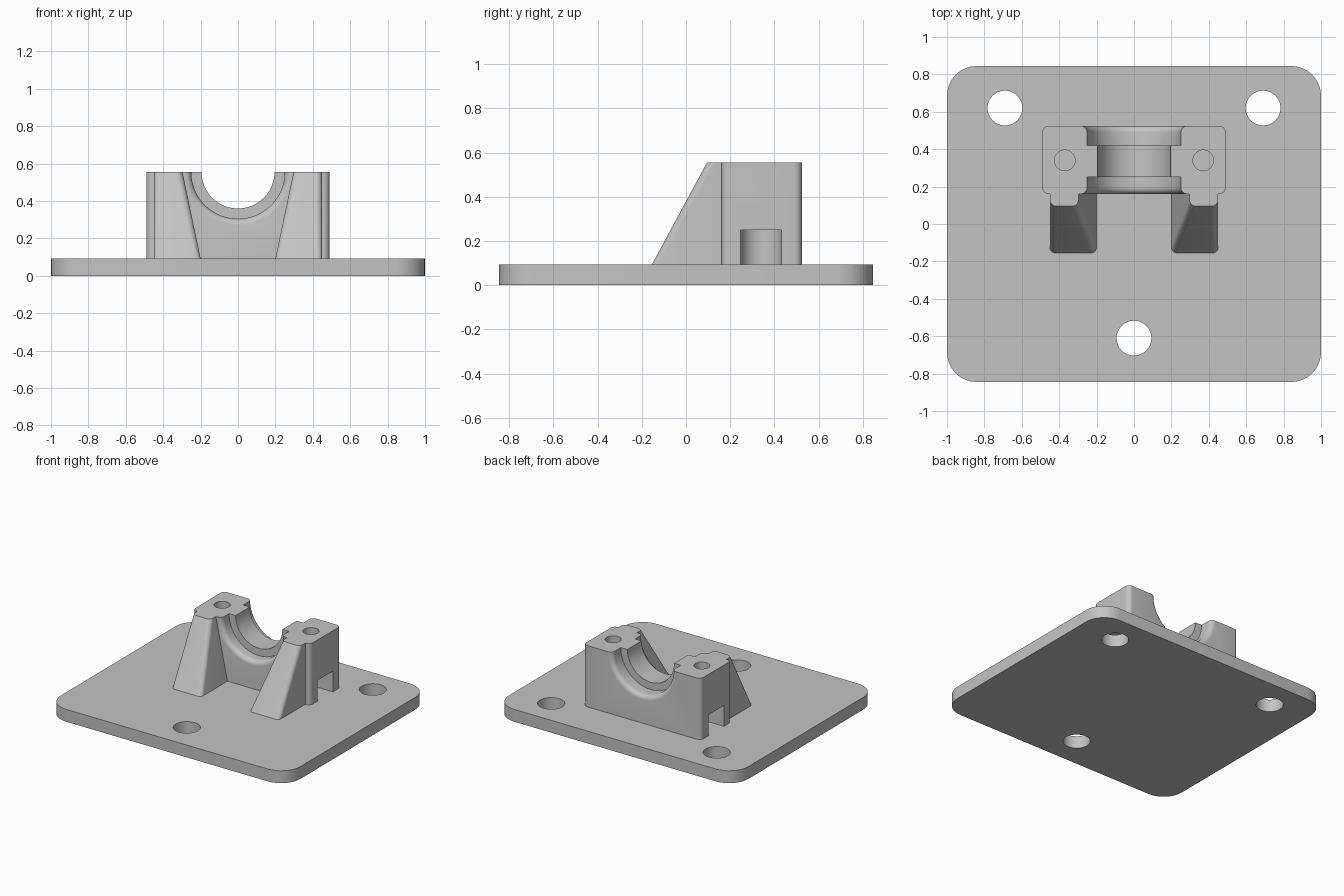
import bpy, bmesh, math
from mathutils import Matrix

if "Cube" in bpy.data.objects:
    bpy.data.objects.remove(bpy.data.objects["Cube"])

grey = bpy.data.materials.new("light_grey")
grey.use_nodes = True
colour = (0.55, 0.55, 0.55, 1)
grey.diffuse_color = colour
grey.node_tree.nodes["Principled BSDF"].inputs["Base Color"].default_value = colour

PLATE_TOP, TOP = 0.093, 0.555
FRONT, BACK = 0.16, 0.525
BOLT = (0.37, 0.34)


def finish_mesh(name, bm):
    bmesh.ops.recalc_face_normals(bm, faces=bm.faces)
    mesh = bpy.data.meshes.new(name)
    bm.to_mesh(mesh)
    bm.free()
    mesh.materials.append(grey)
    obj = bpy.data.objects.new(name, mesh)
    bpy.context.collection.objects.link(obj)
    return obj


def rounded_rect(x0, x1, y0, y1, radii, steps=8):
    """Counter-clockwise outline; radii start at the front left corner."""
    corners = [(x0, y0, 1, 1), (x1, y0, -1, 1), (x1, y1, -1, -1), (x0, y1, 1, -1)]
    points = []
    for i, ((x, y, sx, sy), r) in enumerate(zip(corners, radii)):
        for k in range(steps + 1 if r else 1):
            a = math.pi + (i + k / steps) * math.pi / 2
            points.append((x + sx * r + r * math.cos(a), y + sy * r + r * math.sin(a)))
    return points


def loft(name, low, high, z0, z1):
    bm = bmesh.new()
    a = [bm.verts.new((x, y, z0)) for x, y in low]
    b = [bm.verts.new((x, y, z1)) for x, y in high]
    bm.faces.new(a[::-1])
    bm.faces.new(b)
    for i in range(len(a)):
        j = (i + 1) % len(a)
        bm.faces.new((a[i], a[j], b[j], b[i]))
    return finish_mesh(name, bm)


def cylinder(name, x, y, r, z0, z1):
    bm = bmesh.new()
    bmesh.ops.create_cone(bm, cap_ends=True, segments=48, radius1=r, radius2=r,
                          depth=z1 - z0, matrix=Matrix.Translation((x, y, (z0 + z1) / 2)))
    return finish_mesh(name, bm)


def cut(obj, cutters):
    bpy.context.view_layer.objects.active = obj
    for cutter in cutters:
        cutter.hide_render = True
        mod = obj.modifiers.new("cut", "BOOLEAN")
        mod.operation, mod.solver, mod.object = "DIFFERENCE", "EXACT", cutter
        bpy.ops.object.modifier_apply(modifier=mod.name)
        bpy.data.objects.remove(cutter)


def smooth(obj):
    bpy.ops.object.select_all(action="DESELECT")
    obj.select_set(True)
    bpy.context.view_layer.objects.active = obj
    bpy.ops.object.shade_smooth_by_angle(angle=math.radians(30))


# Base plate with three mounting holes
outline = rounded_rect(-1, 1, -0.845, 0.845, [0.16] * 4)
plate = loft("base_plate", outline, outline, 0, PLATE_TOP)
cut(plate, [cylinder("mounting_hole", x, y, 0.093, -0.1, 0.2)
            for x, y in ((-0.69, 0.62), (0.69, 0.62), (0, -0.61))])
smooth(plate)

# Bearing block
outline = rounded_rect(-0.49, 0.49, FRONT, BACK, [0.035] * 4)
block = loft("bearing_block", outline, outline, PLATE_TOP, TOP)

# Stepped bore with rounded mouths, turned about the y axis
lip, seat, neck = 0.035, 0.25, 0.195
mouth = [(seat + lip * (1 - math.sin(a)), lip * (1 - math.cos(a)))
         for a in (k * math.pi / 12 for k in range(7))]
profile = [(0, FRONT - 0.1), (seat + lip, FRONT - 0.1)]
profile += [(r, FRONT + d) for r, d in mouth]
profile += [(seat, 0.25), (neck, 0.25), (neck, 0.42), (seat, 0.42)]
profile += [(r, BACK - d) for r, d in reversed(mouth)]
profile += [(seat + lip, BACK + 0.1), (0, BACK + 0.1)]
bm = bmesh.new()
verts = [bm.verts.new((r, y, TOP)) for r, y in profile]
edges = [bm.edges.new(pair) for pair in zip(verts, verts[1:])]
bmesh.ops.spin(bm, geom=verts + edges, cent=(0, 0, TOP), axis=(0, 1, 0),
               angle=math.tau, steps=96)
bmesh.ops.remove_doubles(bm, verts=bm.verts, dist=0.0001)
cutters = [finish_mesh("bore", bm)]

# Bolt holes and the round-ended nut pockets below them
bx, by = BOLT
for side in (-1, 1):
    cutters.append(cylinder("bolt_hole", side * bx, by, 0.055, 0.15, 0.7))
    r = 0.0925
    slot = rounded_rect(bx - r, 0.6, by - r, by + r, [r - 0.0005, 0, 0, r - 0.0005], 12)
    slot = [(side * x, y) for x, y in slot]
    cutters.append(loft("nut_pocket", slot, slot, 0.05, 0.25))
cut(block, cutters)
smooth(block)

# Sloping buttresses in front of the block
for side, name in ((1, "left_buttress"), (-1, "right_buttress")):
    low = rounded_rect(0.2, 0.45, -0.155, FRONT, [0.03, 0.03, 0, 0])
    high = rounded_rect(0.297, 0.45, 0.095, FRONT, [0.035, 0.035, 0, 0])
    low, high = ([(side * x, y) for x, y in pts] for pts in (low, high))
    smooth(loft(name, low, high, PLATE_TOP, TOP))
